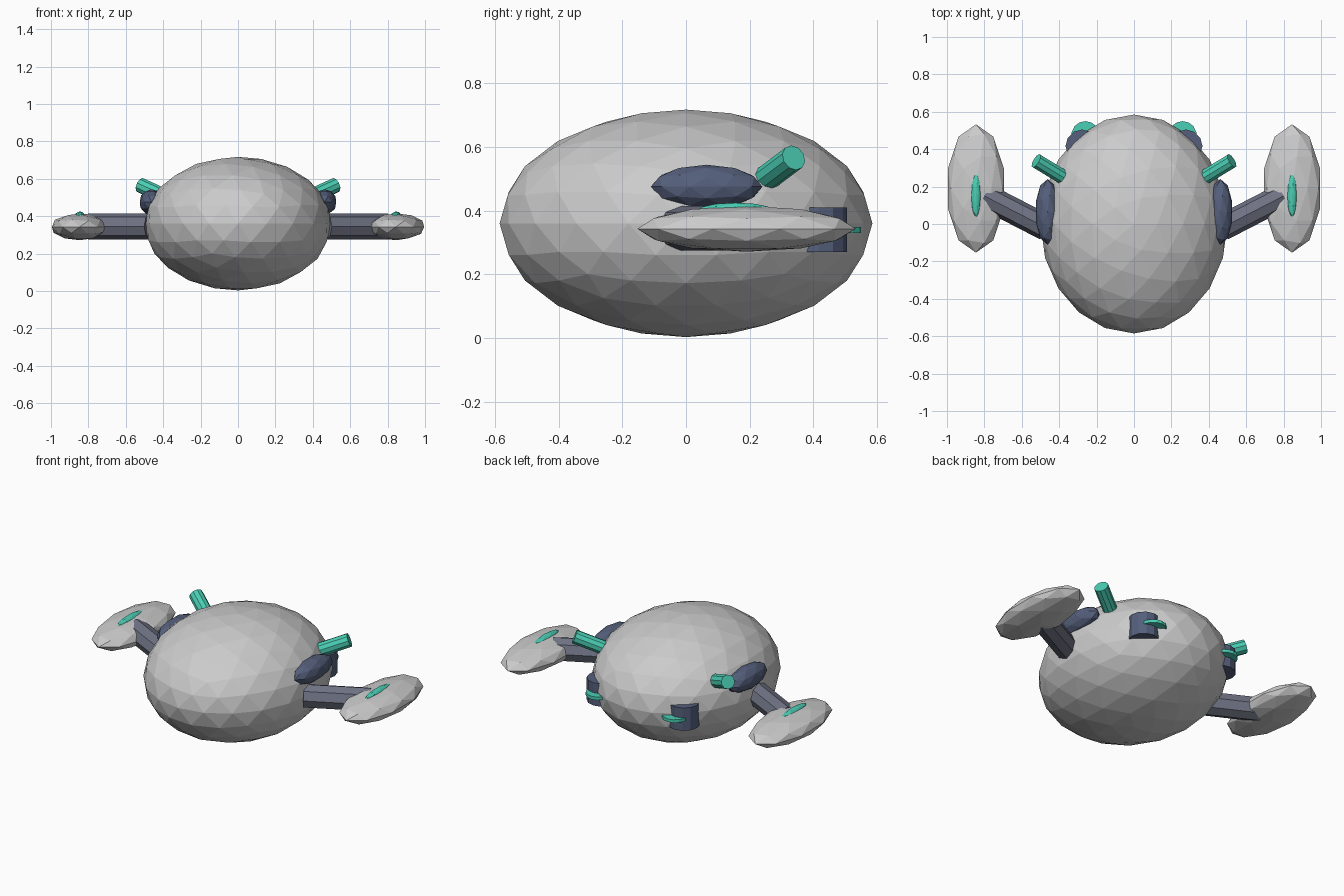
import bpy
from mathutils import Vector

if "Cube" in bpy.data.objects:
    bpy.data.objects.remove(bpy.data.objects["Cube"])


def material(name, rgb):
    m = bpy.data.materials.new(name)
    m.diffuse_color = (*rgb, 1)
    m.use_nodes = True
    m.node_tree.nodes["Principled BSDF"].inputs["Base Color"].default_value = m.diffuse_color
    return m


NAVY = material("navy", (0.09, 0.115, 0.20))
SLATE = material("slate", (0.16, 0.17, 0.23))
TEAL = material("teal", (0.07, 0.62, 0.46))


def finish(name, mat):
    ob = bpy.context.object
    ob.name = name
    if mat:
        ob.data.materials.append(mat)
    return ob


def ellipsoid(name, centre, half, detail, mat=None):
    """Faceted ellipsoid whose bounds fit the given half sizes exactly."""
    bpy.ops.mesh.primitive_ico_sphere_add(subdivisions=detail, radius=1, location=centre)
    ob = finish(name, mat)
    verts = ob.data.vertices
    for i in range(3):
        reach = max(abs(v.co[i]) for v in verts)
        for v in verts:
            v.co[i] *= half[i] / reach
    return ob


def rod(name, start, end, radius, sides, mat):
    """Faceted cylinder between two points."""
    a, b = Vector(start), Vector(end)
    bpy.ops.mesh.primitive_cylinder_add(vertices=sides, radius=radius,
                                        depth=(b - a).length, location=(a + b) / 2)
    ob = finish(name, mat)
    ob.rotation_euler = (b - a).to_track_quat('Z', 'Y').to_euler()
    return ob


# Main hull
ellipsoid("hull", (0, 0, 0.36), (0.5, 0.585, 0.357), 3)

for side, s in (("right", 1), ("left", -1)):
    # Outrigger pod with its light strip, and the strut that carries it
    ellipsoid(f"{side}_pod", (s * 0.845, 0.19, 0.343), (0.15, 0.343, 0.072), 2)
    ellipsoid(f"{side}_pod_light", (s * 0.845, 0.155, 0.40), (0.026, 0.123, 0.025), 2, TEAL)
    rod(f"{side}_strut", (s * 0.47, -0.02, 0.345), (s * 0.80, 0.15, 0.345), 0.07, 8, SLATE)
    # Shoulder blister above the strut
    ellipsoid(f"{side}_blister", (s * 0.462, 0.065, 0.475), (0.063, 0.175, 0.069), 2, NAVY)
    # Angled tube on the upper flank
    rod(f"{side}_tube", (s * 0.385, 0.254, 0.503), (s * 0.523, 0.338, 0.566), 0.041, 10, TEAL)
    # Rear thruster housing with its glowing disc
    rod(f"{side}_thruster", (s * 0.278, 0.417, 0.27), (s * 0.278, 0.417, 0.41), 0.088, 12, NAVY)
    rod(f"{side}_thruster_glow", (s * 0.26, 0.475, 0.33), (s * 0.26, 0.475, 0.349), 0.075, 14, TEAL)
